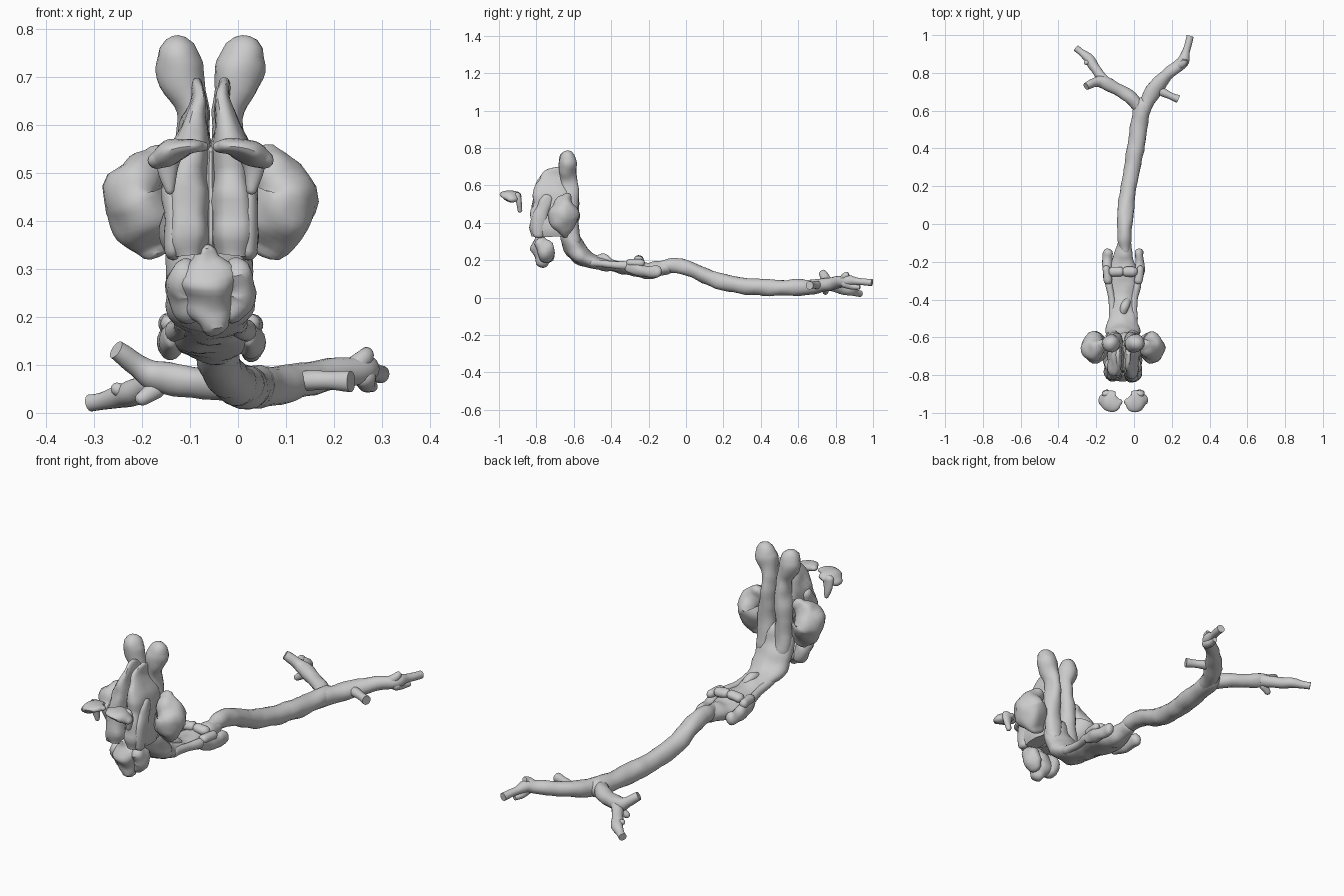
import bpy, bmesh, math
from mathutils import Vector, noise

CX = -0.057  # symmetry line of the upper group


def spline(st, steps=4):
    """Smoothly resample stations (x, y, z, half width, half depth)."""
    out = []
    for i in range(len(st) - 1):
        p = [st[max(i - 1, 0)], st[i], st[i + 1], st[min(i + 2, len(st) - 1)]]
        for k in range(steps):
            t = k / steps
            out.append([0.5 * (2 * b + (c - a) * t + (2 * a - 5 * b + 4 * c - d) * t * t
                               + (3 * b - a - 3 * c + d) * t ** 3) for a, b, c, d in zip(*p)])
    return out + [list(st[-1])]


def loft(name, stations, ref=(0, 0, 1), rounded=(True, True), sides=18, power=1.0, rough=0.008):
    """Skin elliptical rings along a path; ref is the direction of the depth axis."""
    st = spline(stations)
    pts = [Vector(s[:3]) for s in st]
    n = len(pts)
    rings = []
    for i in range(n):
        t = (pts[min(i + 1, n - 1)] - pts[max(i - 1, 0)]).normalized()
        rings.append((pts[i], t, max(st[i][3], .004), max(st[i][4], .004)))

    def dome(ring, sign):
        p, t, a, b = ring
        r = min(a, b)
        return [(p + t * sign * r * math.sin(q), t, a * math.cos(q), b * math.cos(q))
                for q in (0.5, 1.0, 1.4)]
    if rounded[0]:
        rings = dome(rings[0], -1)[::-1] + rings
    if rounded[1]:
        rings = rings + dome(rings[-1], 1)
    bm = bmesh.new()
    loops = []
    for p, t, a, b in rings:
        side = t.cross(Vector(ref)).normalized()
        up = side.cross(t).normalized()
        loop = []
        for k in range(sides):
            ang = 2 * math.pi * k / sides
            c, s = math.cos(ang), math.sin(ang)
            d = side * math.copysign(abs(c) ** power, c) * a + up * math.copysign(abs(s) ** power, s) * b
            q = p + d
            q += d.normalized() * noise.noise(q * 17) * rough * min(1, min(a, b) / .03)
            loop.append(bm.verts.new(q))
        loops.append(loop)
    for l0, l1 in zip(loops, loops[1:]):
        for k in range(sides):
            j = (k + 1) % sides
            bm.faces.new((l0[k], l0[j], l1[j], l1[k]))
    bm.faces.new(loops[0][::-1])
    bm.faces.new(loops[-1])
    bmesh.ops.recalc_face_normals(bm, faces=bm.faces)
    me = bpy.data.meshes.new(name)
    bm.to_mesh(me)
    bm.free()
    ob = bpy.data.objects.new(name, me)
    bpy.context.collection.objects.link(ob)
    bpy.ops.object.select_all(action='DESELECT')
    bpy.context.view_layer.objects.active = ob
    ob.select_set(True)
    bpy.ops.object.shade_smooth_by_angle(angle=math.radians(40))
    return ob


def pair(name, stations, **kw):
    """Left and right copies; station x is the offset from the symmetry line."""
    for label, s in (("left", -1), ("right", 1)):
        loft(f"{name}_{label}", [(CX + s * q[0], *q[1:]) for q in stations], **kw)


def tube(name, stations, **kw):
    loft(name, [(*s, s[3]) for s in stations], **kw)


# main tube
tube("trunk_tube", [(-.047, -.14, .172, .024), (-.05, -.08, .174, .036), (-.048, 0, .162, .04),
                    (-.042, .1, .118, .042), (-.027, .2, .08, .043), (-.005, .32, .062, .045),
                    (.012, .42, .055, .045), (.03, .54, .053, .045), (.045, .63, .054, .044)])
flat_end = dict(rounded=(True, False), rough=.008)
# right fork
tube("right_fork", [(.04, .58, .053, .04), (.085, .68, .058, .042), (.155, .77, .072, .036),
                    (.225, .83, .085, .031), (.262, .865, .093, .029), (.28, .93, .085, .019),
                    (.297, .995, .08, .018)], **flat_end)
tube("right_fork_stub", [(.13, .71, .068, .022), (.18, .685, .067, .02), (.235, .66, .066, .021)], **flat_end)
tube("right_fork_spur", [(.235, .84, .09, .024), (.262, .85, .115, .02), (.268, .87, .125, .013)],
     ref=(0, 1, 0), rounded=(True, False))
tube("right_fork_splinter", [(.262, .85, .075, .022), (.268, .89, .06, .018), (.28, .93, .055, .012)], **flat_end)
# left fork
tube("left_fork", [(.045, .6, .053, .035), (-.01, .665, .057, .036), (-.09, .715, .065, .033),
                   (-.165, .752, .074, .032), (-.21, .75, .1, .024), (-.255, .728, .13, .022)], **flat_end)
tube("left_fork_tip", [(-.15, .75, .07, .028), (-.2, .815, .05, .027), (-.235, .87, .037, .025),
                       (-.275, .905, .027, .019), (-.308, .93, .02, .018)], **flat_end)
tube("left_fork_spur", [(-.23, .86, .04, .016), (-.252, .855, .05, .013)])
tube("left_fork_knob", [(-.17, .75, .05, .02), (-.2, .745, .03, .014)])

# curved ramp rising to the upper group
loft("curved_base", [(-.06, -.625, .38, .08, .04), (-.06, -.61, .295, .09, .055),
                     (-.06, -.565, .225, .088, .05), (-.06, -.48, .187, .068, .038),
                     (-.06, -.4, .168, .062, .032), (-.058, -.32, .158, .078, .034),
                     (-.055, -.24, .148, .075, .04), (-.052, -.16, .148, .048, .043),
                     (-.047, -.1, .17, .028, .033)], rough=.014, sides=24)
# side rods, crossbar knobs and rear knob on the ramp
pair("side_rod", [(.082, -.31, .165, .016, .03), (.085, -.25, .15, .026, .036), (.083, -.2, .14, .025, .032),
                  (.085, -.155, .142, .025, .032)], rough=.014)
pair("rod_knob", [(.08, -.3, .185, .022, .02), (.09, -.24, .185, .02, .022)])
pair("crossbar_knob", [(.015, -.25, .205, .024, .02), (.055, -.252, .2, .026, .022)])
pair("ramp_ridge", [(.055, -.5, .188, .02, .02), (.058, -.4, .175, .018, .02), (.075, -.32, .17, .02, .022)])
loft("rear_knob", [(-.06, -.48, .2, .018, .02), (-.048, -.44, .215, .022, .02), (-.035, -.4, .185, .018, .014)])

BACK = (0, 1, 0)
# twin columns with rounded heads
pair("column", [(.048, -.60, .3, .038, .038), (.047, -.61, .4, .04, .037), (.046, -.615, .5, .041, .04),
                (.038, -.62, .58, .034, .045), (.041, -.63, .645, .035, .044), (.062, -.633, .71, .05, .048),
                (.068, -.633, .745, .044, .042)], ref=BACK)
# thick twin slabs in front of the columns
pair("slab", [(.045, -.725, .33, .04, .105), (.048, -.725, .37, .048, .108), (.046, -.72, .46, .047, .11),
              (.042, -.71, .54, .042, .105), (.033, -.7, .60, .026, .098), (.026, -.685, .64, .017, .078),
              (.027, -.665, .67, .014, .045)],
     ref=BACK, power=.75, sides=24, rough=.016, rounded=(False, True))
# raised outer ridges and sunken inner seam of the slabs
pair("slab_ridge", [(.078, -.79, .335, .017, .03), (.078, -.78, .42, .022, .04), (.078, -.76, .49, .026, .04),
                    (.075, -.74, .53, .022, .03)], ref=BACK, rough=.014)
loft("slab_seam", [(CX, -.72, .35, .02, .07), (CX, -.715, .45, .02, .075), (CX, -.71, .54, .016, .07)], ref=BACK)

# side wings
pair("wing", [(.112, -.645, .345, .042, .02), (.132, -.65, .385, .067, .06), (.147, -.655, .43, .073, .08),
              (.157, -.655, .46, .066, .078), (.135, -.65, .5, .05, .052), (.115, -.635, .53, .034, .028)],
     ref=BACK, rough=.016, sides=22)

# hanging lumps below the slabs
loft("lower_prow", [(-.055, -.765, .187, .028, .03), (-.06, -.765, .225, .05, .05),
                    (-.06, -.775, .28, .056, .048), (-.066, -.79, .325, .028, .026)], ref=BACK, rough=.02)
pair("lower_lump", [(.045, -.745, .21, .024, .033), (.062, -.75, .255, .036, .052), (.055, -.775, .295, .026, .035)],
     ref=BACK, rough=.014)

# detached front flaps and their drooping petals
pair("front_flap", [(.018, -.94, .555, .018, .013), (.045, -.945, .555, .052, .018),
                    (.085, -.935, .542, .056, .024), (.113, -.93, .527, .03, .018)], rough=.012)
pair("flap_petal", [(.085, -.9, .545, .028, .018), (.09, -.893, .51, .022, .014), (.085, -.888, .465, .01, .011)],
     ref=BACK)
